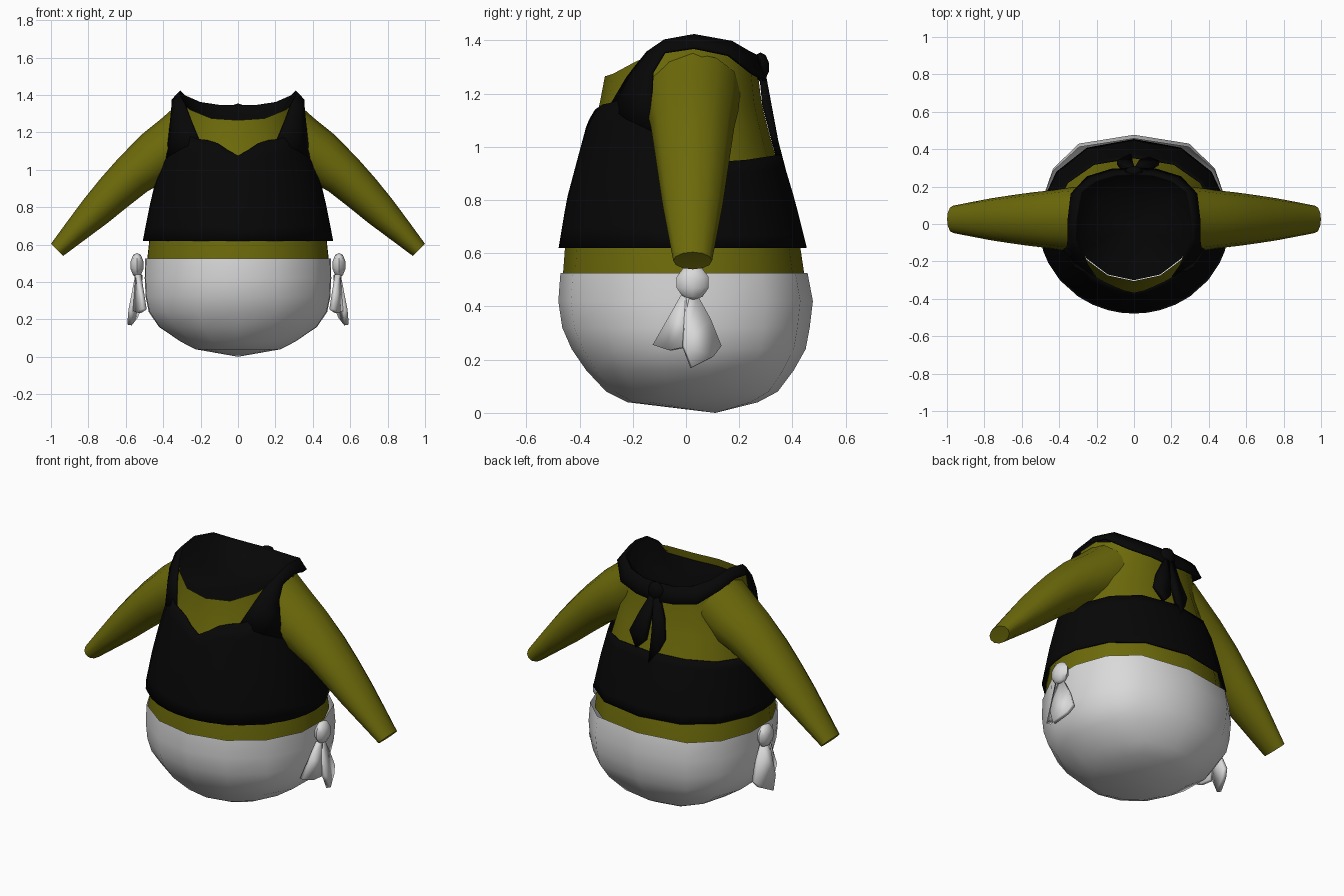
import bpy, bmesh, math
from mathutils import Vector

if "Cube" in bpy.data.objects:
    bpy.data.objects.remove(bpy.data.objects["Cube"])


def material(name, rgb):
    m = bpy.data.materials.new(name)
    m.diffuse_color = (*rgb, 1)
    m.use_nodes = True
    m.node_tree.nodes["Principled BSDF"].inputs["Base Color"].default_value = m.diffuse_color
    return m


OLIVE = material("olive cloth", (0.152, 0.145, 0.003))
BLACK = material("black cloth", (0.002, 0.002, 0.0022))
WHITE = material("pale grey cloth", (0.70, 0.70, 0.70))


def make(name, verts, faces, mat, thick=0, angle=50):
    bm = bmesh.new()
    vs = [bm.verts.new(v) for v in verts]
    for f in faces:
        bm.faces.new([vs[i] for i in f])
    bmesh.ops.recalc_face_normals(bm, faces=bm.faces)
    me = bpy.data.meshes.new(name)
    bm.to_mesh(me)
    bm.free()
    me.materials.append(mat)
    ob = bpy.data.objects.new(name, me)
    bpy.context.collection.objects.link(ob)
    if thick:
        mod = ob.modifiers.new("thickness", 'SOLIDIFY')
        mod.thickness = thick
        mod.offset = 0
    bpy.ops.object.select_all(action='DESELECT')
    ob.select_set(True)
    bpy.context.view_layer.objects.active = ob
    bpy.ops.object.shade_smooth_by_angle(angle=math.radians(angle))
    return ob


def loft(name, rings, mat, closed=True, start=None, end=None, **kw):
    """Skin a list of equal rings; start/end are optional pole points."""
    n = len(rings[0])
    verts = [p for r in rings for p in r]
    faces = []
    cols = n if closed else n - 1
    for i in range(len(rings) - 1):
        for j in range(cols):
            k = (j + 1) % n
            faces.append((i * n + j, i * n + k, (i + 1) * n + k, (i + 1) * n + j))
    for pole, base in ((start, 0), (end, (len(rings) - 1) * n)):
        if pole is not None:
            verts.append(pole)
            faces += [(base + j, base + (j + 1) % n, len(verts) - 1) for j in range(n)]
    return make(name, verts, faces, mat, **kw)


def oval(a, z, rx, front, back, square=0.85):
    """Point on an egg-shaped ring, fuller at the back; angle 0 faces the front."""
    c, s = math.cos(a), math.sin(a)
    x = s if c > 0 else math.copysign(abs(s) ** square, s)
    return Vector((rx * x, -c * (front if c > 0 else back), z))


SIDES = 14
ANG = [2 * math.pi * i / SIDES for i in range(SIDES)]

# Trousers: rounded bowl (height, half width, front depth, back depth)
bowl = [(0.04, 0.23, 0.22, 0.27), (0.08, 0.31, 0.30, 0.345), (0.16, 0.43, 0.375, 0.405),
        (0.24, 0.485, 0.43, 0.45), (0.32, 0.502, 0.465, 0.465), (0.42, 0.507, 0.48, 0.477),
        (0.525, 0.505, 0.472, 0.457)]
loft("trousers", [[oval(a, *r, square=0.65) for a in ANG] for r in bowl], WHITE,
     start=(0, 0.11, 0.0))

# Shirt torso, ending in a scooped neckline
TORSO = [(0.50, 0.498, 0.464, 0.448), (0.62, 0.485, 0.455, 0.43), (0.80, 0.45, 0.425, 0.385),
         (0.95, 0.415, 0.385, 0.34), (1.08, 0.38, 0.35, 0.305), (1.16, 0.355, 0.325, 0.285),
         (1.27, 0.335, 0.305, 0.27)]


def neck(a, scale=1.0, drop=0.0):
    s = abs(math.sin(a))
    z = 1.265 + 0.115 * s ** 3 if math.cos(a) > 0 else 1.29 + 0.09 * s ** 2
    return oval(a, z - drop, 0.325 * scale, 0.305 * scale, 0.268 * scale)


loft("shirt", [[oval(a, *r) for a in ANG] for r in TORSO[:-1]] + [[neck(a) for a in ANG]], OLIVE)


def torso_point(a, z, grow):
    for lo, hi in zip(TORSO, TORSO[1:]):
        if z <= hi[0]:
            break
    t = (z - lo[0]) / (hi[0] - lo[0])
    r = [p + (q - p) * t + grow for p, q in zip(lo[1:], hi[1:])]
    return oval(a, z, *r)


# Vest: sweetheart top edge in front, low straight edge at the back
EDGE = [(0, 1.075), (8, 1.105), (16, 1.14), (26, 1.158), (36, 1.165), (51, 1.19), (64, 1.18),
        (72, 1.10), (80, 1.0), (90, 0.95), (103, 0.94), (128, 0.95), (154, 0.965), (180, 0.97)]
edge = EDGE + [(360 - d, z) for d, z in EDGE[-2:0:-1]]
ROWS = 7
loft("vest", [[torso_point(math.radians(d), 0.62 + (top - 0.62) * i / ROWS, 0.02)
               for d, top in edge] for i in range(ROWS + 1)], BLACK, thick=0.008)

# Halter strap and collar: inner and outer edge from chest over shoulder to nape
INNER = [(0.205, -0.285, 1.15), (0.25, -0.22, 1.26), (0.285, -0.145, 1.355), (0.31, -0.08, 1.40),
         (0.305, 0.03, 1.42), (0.28, 0.17, 1.395), (0.20, 0.23, 1.36), (0.10, 0.26, 1.345),
         (0, 0.265, 1.345)]
OUTER = [(0.38, -0.13, 1.06), (0.367, -0.13, 1.18), (0.357, -0.125, 1.28), (0.35, -0.08, 1.355),
         (0.35, 0.03, 1.372), (0.335, 0.16, 1.345), (0.25, 0.25, 1.275), (0.12, 0.29, 1.255),
         (0, 0.297, 1.245)]
BULGE = [1.08, 1.06, 1.03] + [1.0] * 6
MIDDLE = [((p[0] + q[0]) / 2 * b, (p[1] + q[1]) / 2 * b, (p[2] + q[2]) / 2)
          for p, q, b in zip(INNER, OUTER, BULGE)]


def both_sides(pts):
    return pts + [(-x, y, z) for x, y, z in pts[-2::-1]]


loft("halter_collar", [both_sides(INNER), both_sides(MIDDLE), both_sides(OUTER)], BLACK,
     closed=False, thick=0.012)

# Dark lining hanging from the collar and just inside the front neckline
rim = [Vector(p) for p in both_sides(INNER[2:])]
rim += [neck(math.radians(d), 0.985, 0.04) for d in (-52, -26, 0, 26, 52)]
inner_rim = [Vector((p.x * 0.75, p.y * 0.75, 1.23 + (p.z - 1.23) * 0.3)) for p in rim]
loft("neck_lining", [rim, inner_rim], BLACK, end=(0, 0, 1.22))

# Sleeves: centre x, centre z, thickness radius, y radius
SLEEVE = [(0.22, 1.215, 0.17, 0.18), (0.33, 1.135, 0.158, 0.172), (0.43, 1.075, 0.142, 0.157),
          (0.56, 0.975, 0.118, 0.142), (0.66, 0.88, 0.105, 0.128), (0.76, 0.78, 0.09, 0.113),
          (0.87, 0.67, 0.067, 0.092), (0.967, 0.572, 0.046, 0.073)]


def sleeve_ring(i, s):
    cx, cz, r, ry = SLEEVE[i]
    a, b = SLEEVE[max(i - 1, 0)], SLEEVE[min(i + 1, len(SLEEVE) - 1)]
    d = Vector((b[0] - a[0], 0, b[1] - a[1])).normalized()
    up = Vector((-d.z, 0, d.x))
    ring = []
    for k in range(12):
        t = 2 * math.pi * k / 12
        p = Vector((cx, 0.025, cz)) + up * r * math.cos(t) + Vector((0, ry * math.sin(t), 0))
        ring.append((s * p.x, p.y, p.z))
    return ring


def knot(name, centre, radii, mat):
    n = 8
    rings = []
    for i in range(1, 5):
        p = math.pi * i / 5
        rings.append([(centre[0] + radii[0] * math.sin(p) * math.cos(2 * math.pi * k / n),
                       centre[1] + radii[1] * math.sin(p) * math.sin(2 * math.pi * k / n),
                       centre[2] + radii[2] * math.cos(p)) for k in range(n)])
    x, y, z = centre
    loft(name, rings, mat, start=(x, y, z + radii[2]), end=(x, y, z - radii[2]))


# Hip bow tails as (y, z) outlines
TAIL_FRONT = [(-0.015, 0.44), (0.015, 0.44), (0.0, 0.32), (-0.01, 0.245), (-0.06, 0.235),
              (-0.12, 0.255), (-0.06, 0.36)]
TAIL_BACK = [(-0.005, 0.44), (0.04, 0.44), (0.09, 0.35), (0.13, 0.25), (0.10, 0.21),
             (0.02, 0.17), (-0.01, 0.25)]

for side, s in (("right", 1), ("left", -1)):
    loft(side + "_sleeve", [sleeve_ring(i, s) for i in range(len(SLEEVE))], OLIVE,
         end=(s * 0.965, 0.025, 0.574))
    knot(side + "_hip_knot", (s * 0.54, 0.025, 0.49), (0.036, 0.063, 0.066), WHITE)
    for tag, tail, lean, twist in (("front", TAIL_FRONT, 0.10, 0.45), ("back", TAIL_BACK, 0.19, -0.3)):
        verts = [(s * (0.535 + lean * (0.44 - z) + twist * y), y, z) for y, z in tail]
        make(f"{side}_hip_tail_{tag}", verts, [range(len(verts))], WHITE, thick=0.025, angle=30)

# Nape bow: knot and two hanging tails as (x, z) outlines following the back
knot("nape_knot", (0, 0.28, 1.30), (0.05, 0.033, 0.055), BLACK)
for tag, tail in (("long", [(0.005, 1.27), (-0.03, 1.27), (-0.065, 1.16), (-0.09, 1.05),
                            (-0.06, 0.98), (-0.015, 0.91), (-0.005, 1.08)]),
                  ("short", [(0.0, 1.27), (0.03, 1.27), (0.09, 1.16), (0.135, 1.05),
                             (0.08, 0.97), (0.03, 1.02)])):
    verts = [(x, 0.288 + max(0, 1.2 - z) * 0.26, z) for x, z in tail]
    make("nape_tail_" + tag, verts, [range(len(verts))], BLACK, thick=0.025, angle=30)
